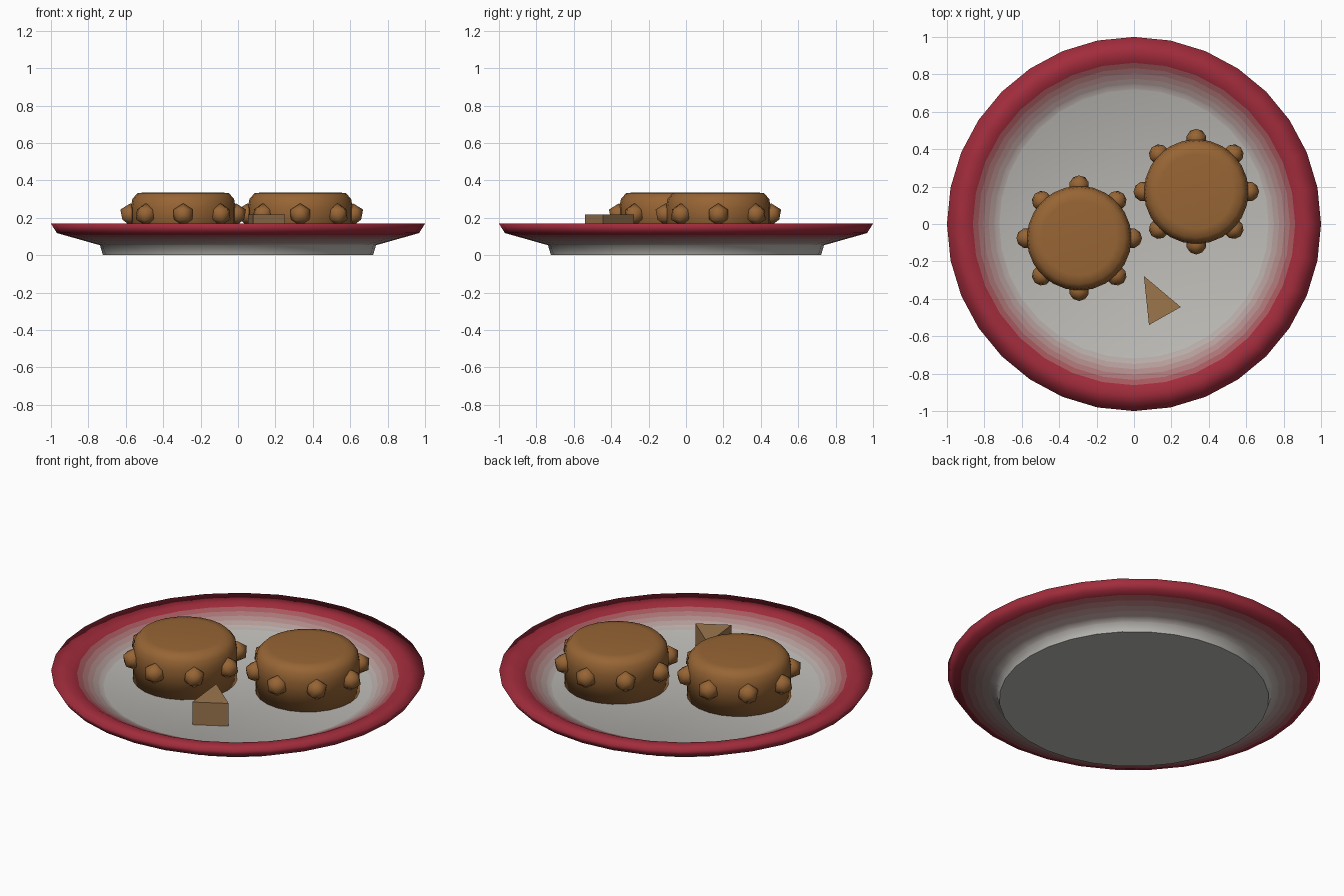
import bpy, bmesh, math
from mathutils import Matrix

if "Cube" in bpy.data.objects:
    bpy.data.objects.remove(bpy.data.objects["Cube"])

def material(name, rgb):
    m = bpy.data.materials.new(name)
    m.diffuse_color = (*rgb, 1)
    m.use_nodes = True
    m.node_tree.nodes["Principled BSDF"].inputs["Base Color"].default_value = m.diffuse_color
    return m

def finish(name, bm, mats, smooth=True):
    bmesh.ops.recalc_face_normals(bm, faces=bm.faces[:])
    for f in bm.faces:
        f.smooth = smooth
    me = bpy.data.meshes.new(name)
    bm.to_mesh(me)
    bm.free()
    for m in mats:
        me.materials.append(m)
    ob = bpy.data.objects.new(name, me)
    bpy.context.collection.objects.link(ob)
    return ob

def lathe(bm, profile, sides, cx=0, cy=0, mat_ids=None):
    """Rings of (radius, z), capped at both ends."""
    rings = [[bm.verts.new((cx + r * math.cos(2 * math.pi * i / sides),
                            cy + r * math.sin(2 * math.pi * i / sides), z))
              for i in range(sides)] for r, z in profile]
    for k in range(len(rings) - 1):
        a, b = rings[k], rings[k + 1]
        for i in range(sides):
            j = (i + 1) % sides
            f = bm.faces.new((a[i], a[j], b[j], b[i]))
            if mat_ids:
                f.material_index = mat_ids[k]
    bm.faces.new(rings[0])
    bm.faces.new(rings[-1])
    return rings

def blend(a, b, n):
    return [tuple(p + (q - p) * i / n for p, q in zip(a, b)) for i in range(n + 1)]

# Plate: grey centre fading to a red rim in narrow bands
STEPS = 6
grey, red = (0.50, 0.49, 0.46), (0.36, 0.025, 0.045)
shades = [material(f"plate_shade_{i}", c) for i, c in enumerate(blend(grey, red, STEPS))]
under = blend((0.738, 0.053), (0.968, 0.118), STEPS)
wall = blend((0.89, 0.165), (0.72, 0.083), STEPS)
profile = [(0.722, 0)] + under + [(1.0, 0.168)] + wall
ids = [0] + list(range(1, STEPS + 1)) + [STEPS, STEPS] + list(range(STEPS, 0, -1))
bm = bmesh.new()
rings = lathe(bm, profile, 32, mat_ids=ids)
for i in range(32):
    bm.edges.get((rings[0][i], rings[0][(i + 1) % 32])).smooth = False
finish("plate", bm, shades)

# Cookies with eight chips round the side
brown = material("cookie_brown", (0.31, 0.13, 0.035))
cookie_profile = [(0.28, 0.083), (0.28, 0.255), (0.272, 0.30),
                  (0.245, 0.331), (0.20, 0.336)]

def cookie(name, cx, cy):
    bm = bmesh.new()
    lathe(bm, cookie_profile, 24, cx, cy)
    finish(name, bm, [brown])
    bm = bmesh.new()
    for i in range(8):
        m = (Matrix.Translation((cx, cy, 0)) @ Matrix.Rotation(i * math.pi / 4, 4, 'Z')
             @ Matrix.Translation((0.282, 0, 0.217)))
        bmesh.ops.create_icosphere(bm, subdivisions=1, radius=0.06, matrix=m)
    finish(name + "_chips", bm, [brown])

cookie("left_cookie", -0.293, -0.076)
cookie("right_cookie", 0.333, 0.173)

# Crumb: small triangular prism
bm = bmesh.new()
tri = [(0.053, -0.278), (0.08, -0.54), (0.25, -0.444)]
low, high = ([bm.verts.new((x, y, z)) for x, y in tri] for z in (0.083, 0.217))
bm.faces.new(low)
bm.faces.new(high)
for i in range(3):
    j = (i + 1) % 3
    bm.faces.new((low[i], low[j], high[j], high[i]))
finish("crumb", bm, [material("crumb_tan", (0.33, 0.18, 0.075))], smooth=False)
